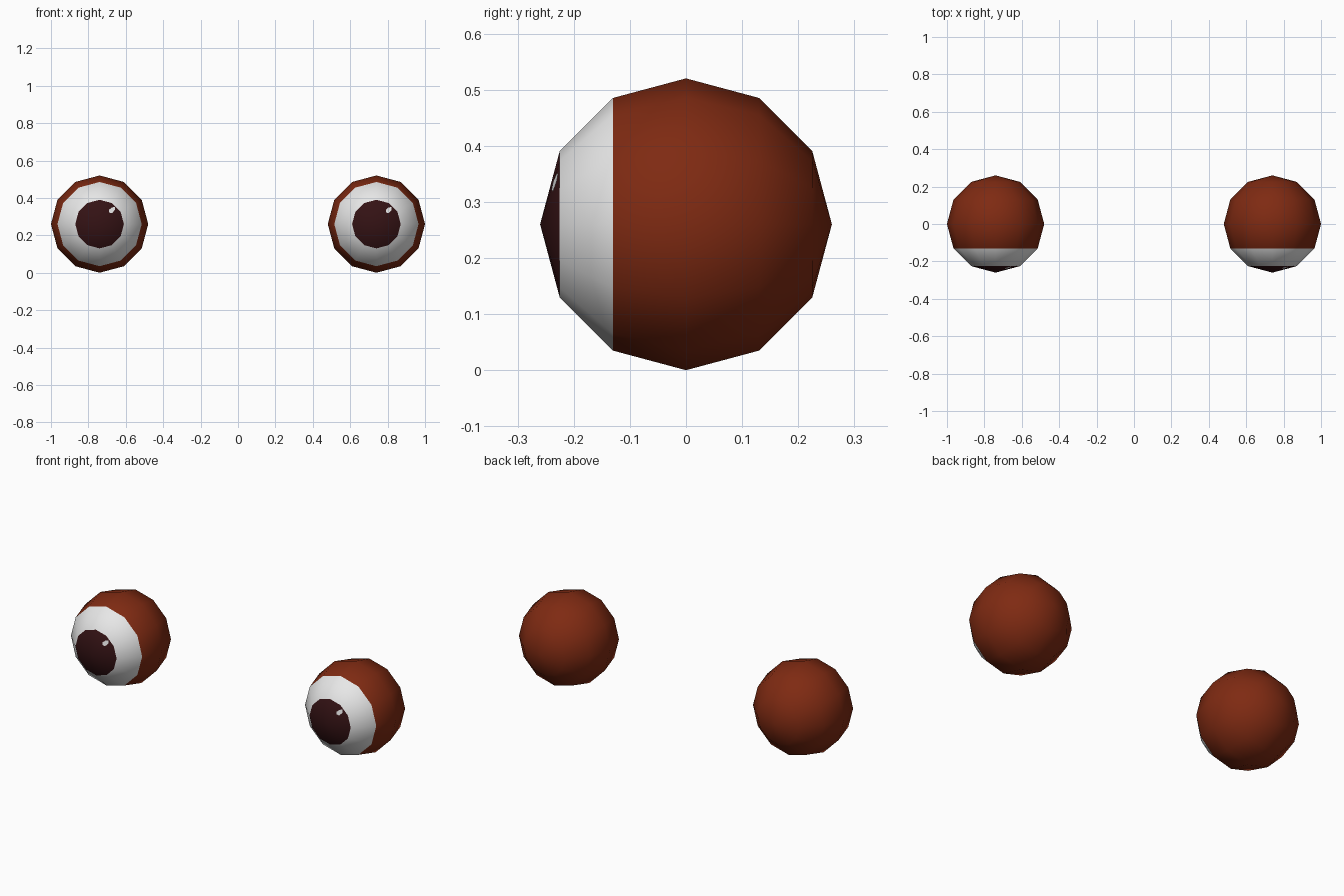
import bpy, bmesh, math
from mathutils import Vector, Matrix

if "Cube" in bpy.data.objects:
    bpy.data.objects.remove(bpy.data.objects["Cube"])

R, X = 0.26, 0.74


def material(name, rgb):
    m = bpy.data.materials.new(name)
    m.diffuse_color = (*rgb, 1)
    m.use_nodes = True
    m.node_tree.nodes["Principled BSDF"].inputs["Base Color"].default_value = m.diffuse_color
    return m


brown = material("rust brown", (0.21, 0.023, 0.006))
white = material("eye white", (0.83, 0.83, 0.83))
dark = material("dark maroon", (0.034, 0.006, 0.007))


def finish(bm, name, mats, x):
    me = bpy.data.meshes.new(name)
    bm.to_mesh(me)
    bm.free()
    for m in mats:
        me.materials.append(m)
    ob = bpy.data.objects.new(name, me)
    ob.location = (x, 0, R)
    bpy.context.collection.objects.link(ob)


def eyeball(name, x):
    # low-poly ball with its poles along y, banded by depth
    bm = bmesh.new()
    bmesh.ops.create_uvsphere(bm, u_segments=12, v_segments=6, radius=R,
                              matrix=Matrix.Rotation(math.pi / 2, 4, 'X'))
    for f in bm.faces:
        y = f.calc_center_median().y
        f.smooth = True
        f.material_index = 2 if y < -0.86 * R else 1 if y < -0.5 * R else 0
    finish(bm, name, (brown, white, dark), x)


def glint(name, x):
    # small slanted highlight lying on the upper right pupil facet
    bm = bmesh.new()
    slope = R * (1 - math.cos(math.pi / 6)) / (R * 0.5 * math.cos(math.pi / 12))
    verts = []
    for px, pz in ((0.050, 0.062), (0.066, 0.058), (0.082, 0.076),
                   (0.081, 0.092), (0.064, 0.088), (0.050, 0.076)):
        depth = -R + slope * (px + pz) / math.sqrt(2)
        verts.append(bm.verts.new((px, depth - 0.0015, pz)))
    f = bm.faces.new(verts)
    f.normal_update()
    if f.normal.y > 0:
        f.normal_flip()
    finish(bm, name, (white,), x)


for side, x in (("left", -X), ("right", X)):
    eyeball(side + "_eyeball", x)
    glint(side + "_eye_glint", x)
